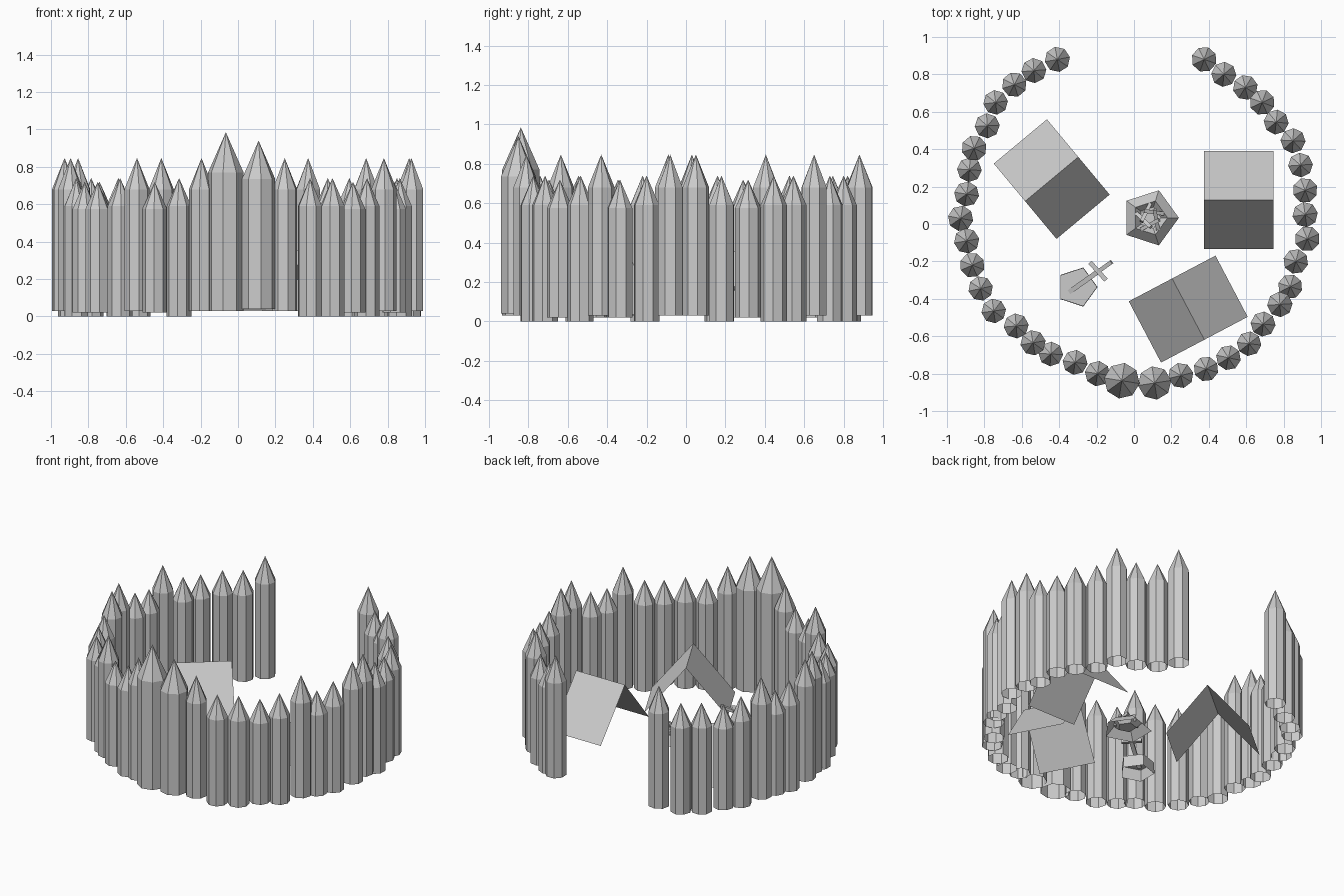
import bpy, bmesh, math, random
from mathutils import Vector, Matrix

if "Cube" in bpy.data.objects:
    bpy.data.objects.remove(bpy.data.objects["Cube"])

random.seed(4)


def make(name, verts, faces):
    me = bpy.data.meshes.new(name)
    me.from_pydata(verts, [], faces)
    bm = bmesh.new()
    bm.from_mesh(me)
    bmesh.ops.recalc_face_normals(bm, faces=bm.faces)
    bm.to_mesh(me)
    bm.free()
    ob = bpy.data.objects.new(name, me)
    bpy.context.collection.objects.link(ob)
    return ob


def lathe(name, x, y, profile, n, rot=0.0, tip=None, cap=False):
    """Stack of n-sided rings (radius, z), optionally closed by a tip or cap."""
    verts, faces = [], []
    for r, z in profile:
        for i in range(n):
            a = rot + math.tau * i / n
            verts.append((x + r * math.cos(a), y + r * math.sin(a), z))
    for k in range(len(profile) - 1):
        for i in range(n):
            j = (i + 1) % n
            faces.append((k * n + i, k * n + j, k * n + n + j, k * n + n + i))
    last = (len(profile) - 1) * n
    if tip is not None:
        verts.append((x, y, tip))
        faces += [(last + i, last + (i + 1) % n, len(verts) - 1) for i in range(n)]
    if cap:
        faces.append(tuple(range(last, last + n)))
    return make(name, verts, faces)


def bar(name, a, b, w, t):
    """Rectangular bar from a to b."""
    a, b = Vector(a), Vector(b)
    d = (b - a).normalized()
    side = d.cross(Vector((0, 0, 1))).normalized()
    up = side.cross(d)
    verts = [p + side * sx * w / 2 + up * sy * t / 2
             for p in (a, b) for sx, sy in ((-1, -1), (1, -1), (1, 1), (-1, 1))]
    faces = [(0, 1, 2, 3), (4, 5, 6, 7)] + [
        (i, (i + 1) % 4, 4 + (i + 1) % 4, 4 + i) for i in range(4)]
    return make(name, verts, faces)


# Palisade: kinds of stake (radius, bottom, shoulder, tip)
kinds = {
    'S': (.067, 0.0, .59, .74),
    'L': (.066, .02, .575, .72),
    'T': (.068, .03, .68, .847),
    'B': (.096, .03, .77, .985),
    'M': (.09, .04, .735, .94),
}
order = "TSSLSTLSTTSLLSTLSTBMTSSLSTLSTTSLSSTSST"
spots = [
    (-.41, .88), (-.535, .82), (-.64, .745), (-.74, .65), (-.785, .525),
    (-.855, .405), (-.88, .29), (-.895, .16), (-.927, .03), (-.895, -.09),
    (-.865, -.22), (-.82, -.345), (-.75, -.465), (-.63, -.545), (-.54, -.635),
    (-.445, -.695), (-.315, -.74), (-.195, -.80), (-.065, -.838), (.11, -.85),
    (.25, -.81), (.385, -.775), (.505, -.715), (.615, -.64), (.69, -.535),
    (.78, -.43), (.835, -.335), (.865, -.20), (.927, -.08), (.915, .05),
    (.915, .18), (.89, .315), (.85, .445), (.76, .545), (.685, .65),
    (.595, .73), (.48, .80), (.375, .88)]
for (x, y), k in zip(spots, order):
    r, z0, z1, z2 = kinds[k]
    lathe("fence_stake", x, y, [(r, z0), (r, z1)], 8,
          random.uniform(0, math.pi / 4), tip=z2)

# Tents: folded sheets (centre x, y, angle of the ridge)
for x, y, ang in ((.56, .128, 0), (.29, -.455, -62.2), (-.44, .24, 39.8)):
    l, w = .185, .262
    tent = make("tent", [(-l, -w, .035), (l, -w, .035), (-l, 0, .355),
                         (l, 0, .355), (-l, w, .035), (l, w, .035)],
                [(0, 1, 3, 2), (2, 3, 5, 4)])
    tent.data.transform(Matrix.Translation((x, y, 0))
                        @ Matrix.Rotation(math.radians(ang), 4, 'Z'))

# Fire pit: five-sided stone rim with a hollow, and stacked logs
fx, fy = .085, .033
lathe("fire_pit", fx, fy, [(.155, .03), (.095, .085), (.06, .05)], 5, 0, cap=True)
for i in range(5):
    a = math.tau * i / 5 + .3
    b = a + 2.0
    bar("fire_log", (fx + .075 * math.cos(a), fy + .075 * math.sin(a), .075),
        (fx + .05 * math.cos(b), fy + .05 * math.sin(b), .125), .02, .02)

# Chopping stump with a blade stuck into it
lathe("stump", -.305, -.337, [(.11, .03), (.108, .11)], 5, 0, cap=True)
bar("blade", (-.355, -.37, .10), (-.19, -.253, .18), .026, .012)
bar("hilt", (-.19, -.253, .18), (-.12, -.203, .215), .022, .018)
bar("cross_guard", (-.235, -.205, .18), (-.15, -.30, .18), .024, .02)
